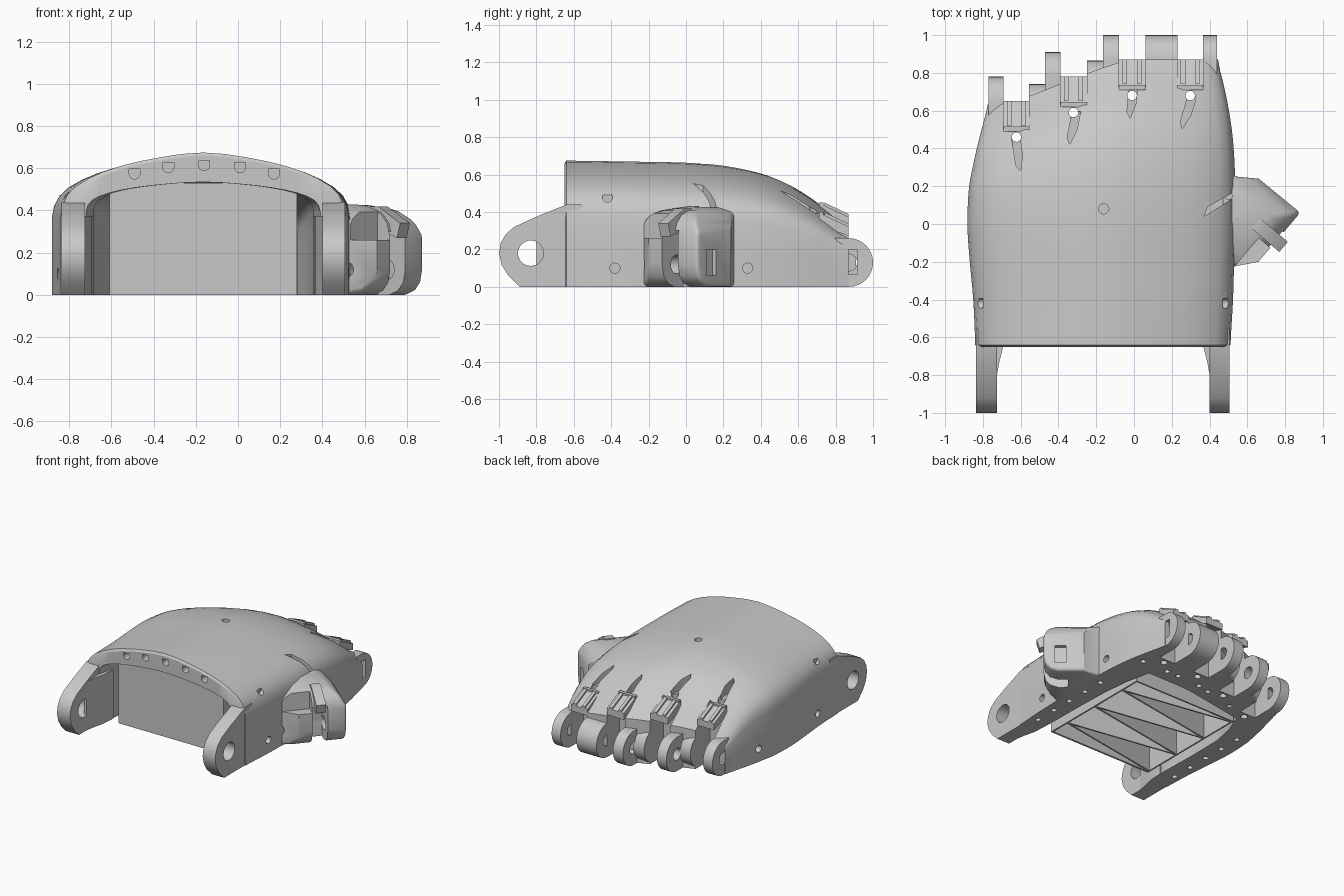
import bpy, bmesh, math
from mathutils import Vector

cube = bpy.data.objects.get("Cube")
if cube:
    bpy.data.objects.remove(cube, do_unlink=True)

grey = bpy.data.materials.new("plain grey")
grey.use_nodes = True
GREY = (0.58, 0.58, 0.58, 1)
grey.diffuse_color = GREY
grey.node_tree.nodes["Principled BSDF"].inputs["Base Color"].default_value = GREY


def lerp(keys, v):
    """Piecewise linear lookup in (position, value) pairs."""
    if v <= keys[0][0]:
        return keys[0][1]
    for (a, p), (b, q) in zip(keys, keys[1:]):
        if v <= b:
            return p + (q - p) * (v - a) / (b - a)
    return keys[-1][1]


def soft(keys, v, r=0.07):
    return sum(lerp(keys, v + r * k / 3) for k in range(-3, 4)) / 7


def skin(name, rings):
    """Closed solid through equal rings of points."""
    bm = bmesh.new()
    vs = [[bm.verts.new(p) for p in ring] for ring in rings]
    n = len(vs[0])
    for a, b in zip(vs, vs[1:]):
        for i in range(n):
            j = (i + 1) % n
            bm.faces.new((a[i], a[j], b[j], b[i]))
    caps = [bm.faces.new(vs[0]), bm.faces.new(vs[-1])]
    bmesh.ops.recalc_face_normals(bm, faces=bm.faces)
    bmesh.ops.triangulate(bm, faces=caps)
    me = bpy.data.meshes.new(name)
    bm.to_mesh(me)
    bm.free()
    me.materials.append(grey)
    ob = bpy.data.objects.new(name, me)
    bpy.context.collection.objects.link(ob)
    return ob


ALONG_X = lambda a, b, t: (t, a, b)
ALONG_Y = lambda a, b, t: (a, t, b)
ALONG_Z = lambda a, b, t: (a, b, t)


def prism(name, pts, t0, t1, place):
    return skin(name, [[place(a, b, t) for a, b in pts] for t in (t0, t1)])


def circle(a, b, r, n=24):
    return [(a + r * math.cos(2 * math.pi * i / n), b + r * math.sin(2 * math.pi * i / n)) for i in range(n)]


def rect(a0, a1, b0, b1):
    return [(a0, b0), (a1, b0), (a1, b1), (a0, b1)]


def bake(ob):
    """Apply all modifiers of an object."""
    deps = bpy.context.evaluated_depsgraph_get()
    ob.data = bpy.data.meshes.new_from_object(ob.evaluated_get(deps))
    ob.modifiers.clear()


def combine(ob, tools, mode="DIFFERENCE"):
    for tool in tools:
        m = ob.modifiers.new("cut", "BOOLEAN")
        m.operation, m.solver, m.object = mode, "EXACT", tool
    bake(ob)
    for tool in tools:
        bpy.data.objects.remove(tool, do_unlink=True)


# Palm outline: half arch section, and edges and height along the length
HALF = [(1, 0), (1, .3), (1, .55), (.985, .635), (.95, .705), (.89, .765), (.8, .82),
        (.7, .865), (.58, .905), (.45, .938), (.3, .967), (.15, .99), (0, 1)]
ARCH = [(-u, h) for u, h in HALF] + HALF[-2::-1]
FLOOR = [(u, 0) for u, h in ARCH[::-1] if abs(u) < 1]
LEFT = [(-.64, -.84), (-.4, -.85), (-.2, -.87), (0, -.885), (.2, -.875), (.5, -.835), (.8, -.785), (.87, -.77)]
RIGHT = [(-.64, .51), (-.4, .525), (0, .535), (.3, .535), (.5, .52), (.7, .485), (.87, .44)]
TOP = [(-.64, .675), (0, .665), (.2, .65), (.4, .612), (.5, .58), (.6, .53), (.7, .465), (.8, .385), (.87, .31)]
SWEEP = [(-.75, .24), (-.62, .22), (-.32, .1), (-.05, 0)]


def section(y, inset=0.0, height=None, power=1.0):
    l, r = soft(LEFT, y) + inset, soft(RIGHT, y) - inset
    h = soft(TOP, y) if height is None else height
    ring = []
    for u, f in ARCH + FLOOR:
        x = (l + r) / 2 + u * (r - l) / 2
        ring.append((x, y - max(0, y - .2) / .67 * soft(SWEEP, x), f ** power * h))
    return ring


rings = [section(-.65, .015, .66)] + [section(-.64 + .0604 * i) for i in range(25)] + [section(.87)]
palm = skin("palm_shell", rings)
bpy.context.view_layer.update()


def surface(x, y):
    hit, loc, _, _ = palm.ray_cast(Vector((x, y, 2)), Vector((0, 0, -1)))
    return loc.z if hit else .3


# Hollow inside of the palm
HOLLOW = [(-.75, .11, .545), (-.62, .125, .545), (-.5, .16, .545), (-.2, .175, .545),
          (.1, .19, .53), (.3, .21, .49), (.5, .235, .42)]
cuts = [skin("hollow", [[(x, y, z - .01) for x, y, z in section(y, d, h, .5)] for y, d, h in HOLLOW])]

# Finger hinges: slot left, slot right, hinge centre, groove x, groove y, groove turn
FINGERS = [(-.69, -.555, .65, -.615, .38, .15), (-.39, -.25, .78, -.32, .52, -.2),
           (-.08, .06, .87, -.01, .66, -.1), (.23, .365, .87, .285, .6, -.3)]
for i, (a, b, c, gx, gy, turn) in enumerate(FINGERS):
    m = (a + b) / 2
    z = surface(m, c - .17)
    # Sloped guide over each slot, with two rails and a cross bar
    guide = [(c - .16, z), (c, z - .075), (c, z - .125), (c - .16, z - .07)]
    prism(f"finger_guide_{i}", guide, a - .003, b + .003, ALONG_X)
    for s in (-1, 1):
        rail = [(c - .13, z - .03), (c - .13, z + .002), (c, z - .06), (c, z - .1)]
        prism(f"guide_rail_{i}", rail, m + s * .038 - .012, m + s * .038 + .012, ALONG_X)
    prism(f"guide_bar_{i}", rect(c - .16, c - .135, z - .05, z + .002), a, b, ALONG_X)
    cuts.append(prism("slot", rect(c - .15, 1.3, -.1, 1), a, b, ALONG_X))
    # Tendon groove and hole behind the guide
    zg = surface(gx, gy)
    ct, st = math.cos(turn), math.sin(turn)
    shape = [(-.02, -.07), (.0, -.1), (.022, -.02), (.022, .08), (-.022, .08)]
    shape = [(gx + p * ct - q * st, gy + p * st + q * ct) for p, q in shape]
    cuts.append(prism("groove", shape, zg - .06, zg + .3, ALONG_Z))
    cuts.append(prism("hole", circle(m, c - .19, .025, 16), -.1, 1, ALONG_Z))

# Thumb tendon groove
cuts.append(prism("groove", [(.37, .04), (.39, .09), (.53, .17), (.53, .14)], .41, .8, ALONG_Z))

# Front rim tendon holes, side holes, top hole and underside screw holes
for x, z in ((-.49, .575), (-.33, .605), (-.16, .615), (.01, .605), (.17, .575)):
    arc = [(x + .026 * math.cos(t * math.pi / 8), z - .026 * math.sin(t * math.pi / 8)) for t in range(9)]
    cuts.append(prism("rim_hole", arc + [(x - .026, z + .022), (x + .026, z + .022)], -.8, -.5, ALONG_Y))
for y, z in ((-.42, .48), (-.38, .1), (.33, .1)):
    for x in (-.91, .47):
        cuts.append(prism("side_hole", circle(y, z, .027, 16), x, x + .11, ALONG_X))
cuts.append(prism("top_hole", circle(-.16, .08, .027, 16), .6, 1, ALONG_Z))
screws = [(x, -.5 + .17 * i) for x in (-.79, .46) for i in range(5)]
screws += [(x, .6 - .6 * soft(SWEEP, x)) for x in (-.45, -.2, -.1, .1, .2, .42)]
for x, y in screws:
    cuts.append(prism("screw", circle(x, y, .02, 12), -.1, .06, ALONG_Z))
combine(palm, cuts)

# Finger hinge prongs: x range, far end
PRONGS = [(-.77, -.69, .78), (-.555, -.465, .74), (-.47, -.39, .91), (-.25, -.16, .865),
          (-.165, -.08, 1), (.06, .23, 1), (.365, .44, 1)]
for i, (a, b, end) in enumerate(PRONGS):
    c = end - .13
    arc = [(c + .13 * math.sin(t * math.pi / 16), .13 + .13 * math.cos(t * math.pi / 16)) for t in range(17)]
    prong = prism(f"finger_prong_{i}", arc + [(c - .14, 0), (c - .14, .26)], a, b, ALONG_X)
    drills = [prism("pin", circle(c, .13, .045), a - .1, b + .1, ALONG_X)]
    if i == len(PRONGS) - 1:
        drills.append(prism("nut", rect(c - .045, c + .045, .065, .2), b - .03, b + .1, ALONG_X))
    combine(prong, drills)

# Wrist arms with pivot holes, flaring inwards where they meet the palm
ARM = [(-.55, 0), (-.89, 0), (-.95, .06), (-.985, .115), (-1, .18), (-.99, .235), (-.965, .28),
       (-.92, .32), (-.8, .375), (-.64, .44), (-.55, .44)]
for side, outer, inner, s in (("right", -.836, -.725, 1), ("left", .506, .4, -1)):
    arm = prism(f"wrist_arm_{side}", ARM, outer, inner, ALONG_X)
    combine(arm, [prism("pivot", circle(-.83, .18, .068, 32), inner - .2, inner + .2, ALONG_X)])
    flare = [(0, -.8), (.01, -.74), (.032, -.65), (.04, -.53), (-.02, -.53), (-.02, -.8)]
    prism(f"arm_flare_{side}", [(inner + s * p, y) for p, y in flare], 0, .375, ALONG_Z)

# Thin support box and zigzag under the palm
prism("support_front", [(-.61, 0), (.28, 0), (.28, .5), (.1, .53), (-.42, .53), (-.61, .5)], -.575, -.56, ALONG_Y)
prism("support_back", rect(-.61, .28, 0, .42), .35, .362, ALONG_Y)
for side, x in (("right", -.61), ("left", .268)):
    prism(f"support_side_{side}", rect(-.565, .355, 0, .42), x, x + .012, ALONG_X)
for i in range(6):
    (x0, y0), (x1, y1) = (-.61, -.56 + .15 * (i + i % 2)), (.28, -.41 + .15 * (i - i % 2))
    strip = [(x0, y0), (x1, y1), (x1, y1 + .012), (x0, y0 + .012)]
    prism(f"support_rib_{i}", strip, 0, .42, ALONG_Z)

# Thumb mount, in a frame turned towards the thumb
N, U, MID = Vector((.76, -.65, 0)), Vector((.65, .76, 0)), Vector((.77, -.07, 0))


def thumb_frame(n, z, u):
    return MID + N * n + U * u + Vector((0, 0, z))


FOOT = [(.47, -.25), (.53, -.225), (.66, -.2), (.88, .06), (.66, .24), (.55, .25), (.47, .28)]
SIDE = [(-.6, 0), (-.1, 0), (-.045, .02), (-.012, .06), (0, .12), (0, .27), (-.02, .34), (-.06, .385),
        (-.12, .41), (-.25, .43), (-.6, .46)]
CROWN = [(-.4, 0), (.2, 0), (.2, .22), (.165, .3), (.13, .36), (.08, .4), (.02, .425), (-.1, .43),
         (-.18, .41), (-.26, .36), (-.4, .26)]
thumb = prism("thumb_mount", FOOT, -.1, .6, ALONG_Z)
forms = [prism("form", SIDE, -.7, .7, thumb_frame),
         prism("crown", CROWN, -.8, .3, lambda u, z, n: thumb_frame(n, z, u))]
combine(thumb, forms, "INTERSECT")
bev = thumb.modifiers.new("round", "BEVEL")
bev.width, bev.segments, bev.limit_method, bev.angle_limit = .02, 3, "ANGLE", math.radians(50)
bake(thumb)
combine(thumb, [
    prism("slot", rect(-.17, .2, -.1, .3), -.075, .035, thumb_frame),
    prism("step", rect(-.08, .2, .26, .7), -.4, -.075, thumb_frame),
    prism("pin", circle(-.12, .12, .05), -.4, .1, thumb_frame),
    prism("nut", rect(-.16, -.08, .06, .2), .14, .3, thumb_frame),
    prism("hole", circle(.5, .15, .02, 16), -.1, 1, ALONG_Z)])
prism("thumb_guide", [(-.14, .42), (-.09, .42), (.05, .34), (.03, .27), (-.14, .33)], -.06, .01, thumb_frame)

# Smooth shading with sharp edges kept
for ob in bpy.context.scene.objects:
    if ob.type == "MESH":
        bpy.ops.object.select_all(action="DESELECT")
        ob.select_set(True)
        bpy.context.view_layer.objects.active = ob
        bpy.ops.object.shade_smooth_by_angle(angle=math.radians(32))
